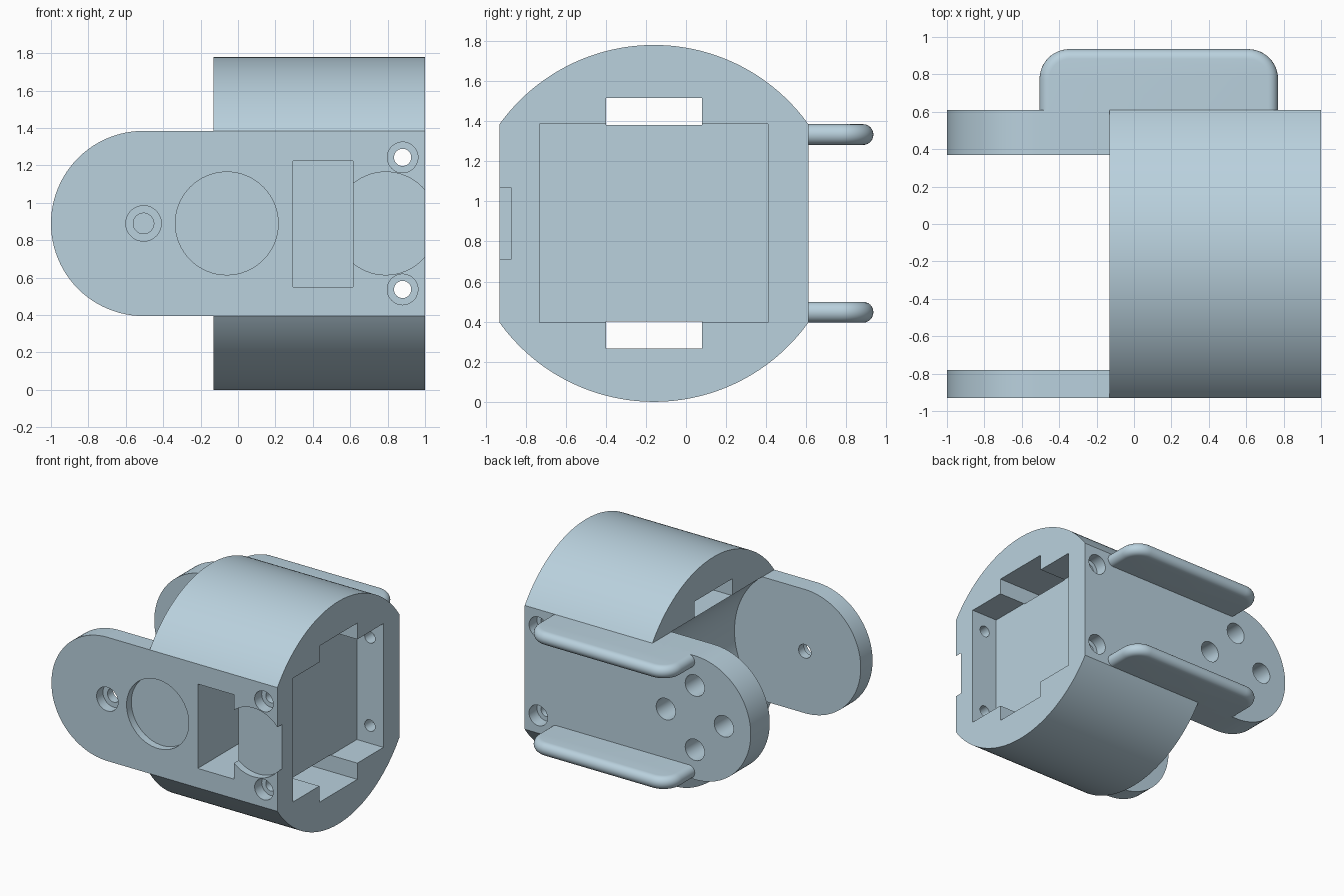
import bpy, bmesh
from math import sin, cos, pi, asin, radians

if "Cube" in bpy.data.objects:
    bpy.data.objects.remove(bpy.data.objects["Cube"])

# Single pale blue plastic
plastic = bpy.data.materials.new("pale_blue_plastic")
plastic.use_nodes = True
COLOUR = (0.49, 0.64, 0.73, 1)
plastic.diffuse_color = COLOUR
plastic.node_tree.nodes["Principled BSDF"].inputs["Base Color"].default_value = COLOUR

MID = 0.89            # height of the centre line
HALF = 0.495          # half height of the arms
FRONT, BACK = -0.93, 0.61
PIVOT = -0.505


def loft(name, rings):
    """Skin a list of equal-length closed rings and cap both ends."""
    bm = bmesh.new()
    loops = [[bm.verts.new(p) for p in ring] for ring in rings]
    n = len(loops[0])
    for a, b in zip(loops, loops[1:]):
        for i in range(n):
            j = (i + 1) % n
            bm.faces.new((a[i], a[j], b[j], b[i]))
    bm.faces.new(loops[0])
    bm.faces.new(loops[-1])
    bmesh.ops.recalc_face_normals(bm, faces=bm.faces)
    mesh = bpy.data.meshes.new(name)
    bm.to_mesh(mesh)
    bm.free()
    mesh.materials.append(plastic)
    obj = bpy.data.objects.new(name, mesh)
    bpy.context.collection.objects.link(obj)
    return obj


def prism(name, pts, axis, a, b):
    """Extrude a 2D outline along x (points are y, z) or y (points are x, z)."""
    place = (lambda p, t: (t, p[0], p[1])) if axis == "x" else (lambda p, t: (p[0], t, p[1]))
    return loft(name, [[place(p, t) for p in pts] for t in (a, b)])


def arc(cx, cz, r, start, end, n):
    return [(cx + r * cos(start + (end - start) * i / n),
             cz + r * sin(start + (end - start) * i / n)) for i in range(n + 1)]


def disc(x, z, r, y0, y1, n=40):
    return prism("cutter", arc(x, z, r, 0, 2 * pi, n)[:-1], "y", y0, y1)


def box(x0, x1, y0, y1, z0, z1):
    return prism("cutter", [(x0, z0), (x1, z0), (x1, z1), (x0, z1)], "y", y0, y1)


def activate(obj):
    bpy.ops.object.select_all(action="DESELECT")
    obj.select_set(True)
    bpy.context.view_layer.objects.active = obj


def combine(obj, other, operation="DIFFERENCE"):
    activate(obj)
    mod = obj.modifiers.new("cut", "BOOLEAN")
    mod.operation, mod.solver, mod.object = operation, "EXACT", other
    bpy.ops.object.modifier_apply(modifier=mod.name)
    bpy.data.objects.remove(other)


def smooth(obj):
    activate(obj)
    bpy.ops.object.shade_smooth_by_angle(angle=radians(30))


# Barrel housing: two shallow arcs joined by flat front and back walls
centre_y = (FRONT + BACK) / 2
half_w = (BACK - FRONT) / 2
rise = MID - HALF
R = (half_w ** 2 + rise ** 2) / (2 * rise)
sweep = asin(half_w / R)
drop = MID - R
top = arc(centre_y, MID + drop, R, pi / 2 - sweep, pi / 2 + sweep, 64)
bottom = arc(centre_y, MID - drop, R, 1.5 * pi - sweep, 1.5 * pi + sweep, 64)
bracket = prism("bracket", top + bottom, "x", -0.13, 1.0)

# Rounded arms, first as one full-depth block, then split by the swing clearance
stadium = arc(PIVOT, MID, HALF, pi / 2, 1.5 * pi, 48) + [(0.5, MID - HALF), (0.5, MID + HALF)]
combine(bracket, prism("arms", stadium, "y", FRONT, BACK), "UNION")
combine(bracket, disc(PIVOT, MID, 0.622, -0.78, 0.37, 96))

# Side pocket and the two cable channels running through the housing
combine(bracket, box(0.765, 1.1, -0.73, 0.41, MID - HALF, MID + HALF))
combine(bracket, box(-0.3, 1.1, -0.4, 0.08, 1.38, 1.515))
combine(bracket, box(-0.3, 1.1, -0.4, 0.08, 0.265, 0.4))

# Front face: round recesses and deep rectangular slot
for x in (-0.06, 0.79):
    combine(bracket, disc(x, MID, 0.275, -1.1, -0.87, 64))
combine(bracket, box(0.295, 0.615, -1.1, 0.08, 0.55, 1.225))

# Pivot screw hole with counterbore
combine(bracket, disc(PIVOT, MID, 0.055, -1.1, -0.7))
combine(bracket, disc(PIVOT, MID, 0.095, -1.1, -0.85))

# Ring of four holes in the back arm
for i in range(4):
    a = i * pi / 2
    combine(bracket, disc(PIVOT + 0.257 * cos(a), MID + 0.257 * sin(a), 0.085, 0.3, 0.8))

# Corner screw holes, counterbored front and back
for z in (MID - 0.353, MID + 0.353):
    combine(bracket, disc(0.88, z, 0.046, -1.2, 0.9))
    combine(bracket, disc(0.88, z, 0.082, -1.2, -0.84))
    combine(bracket, disc(0.88, z, 0.082, 0.51, 0.9))
smooth(bracket)


# Rear fins: rounded tabs with a full-round rim
def fin(name, z_mid):
    x0, x1, y1, corner, rim = -0.505, 0.77, 0.935, 0.16, 0.052
    rings = []
    for k in range(13):
        t = -pi / 2 + pi * k / 12
        inset = rim * (1 - cos(t))
        r = corner - inset
        outline = [(x0 + inset, BACK - 0.04), (x1 - inset, BACK - 0.04)]
        outline += arc(x1 - corner, y1 - corner, r, 0, pi / 2, 12)
        outline += arc(x0 + corner, y1 - corner, r, pi / 2, pi, 12)
        rings.append([(x, y, z_mid + rim * sin(t)) for x, y in outline])
    smooth(loft(name, rings))


fin("upper_fin", MID + HALF - 0.052)
fin("lower_fin", MID - HALF + 0.052)
